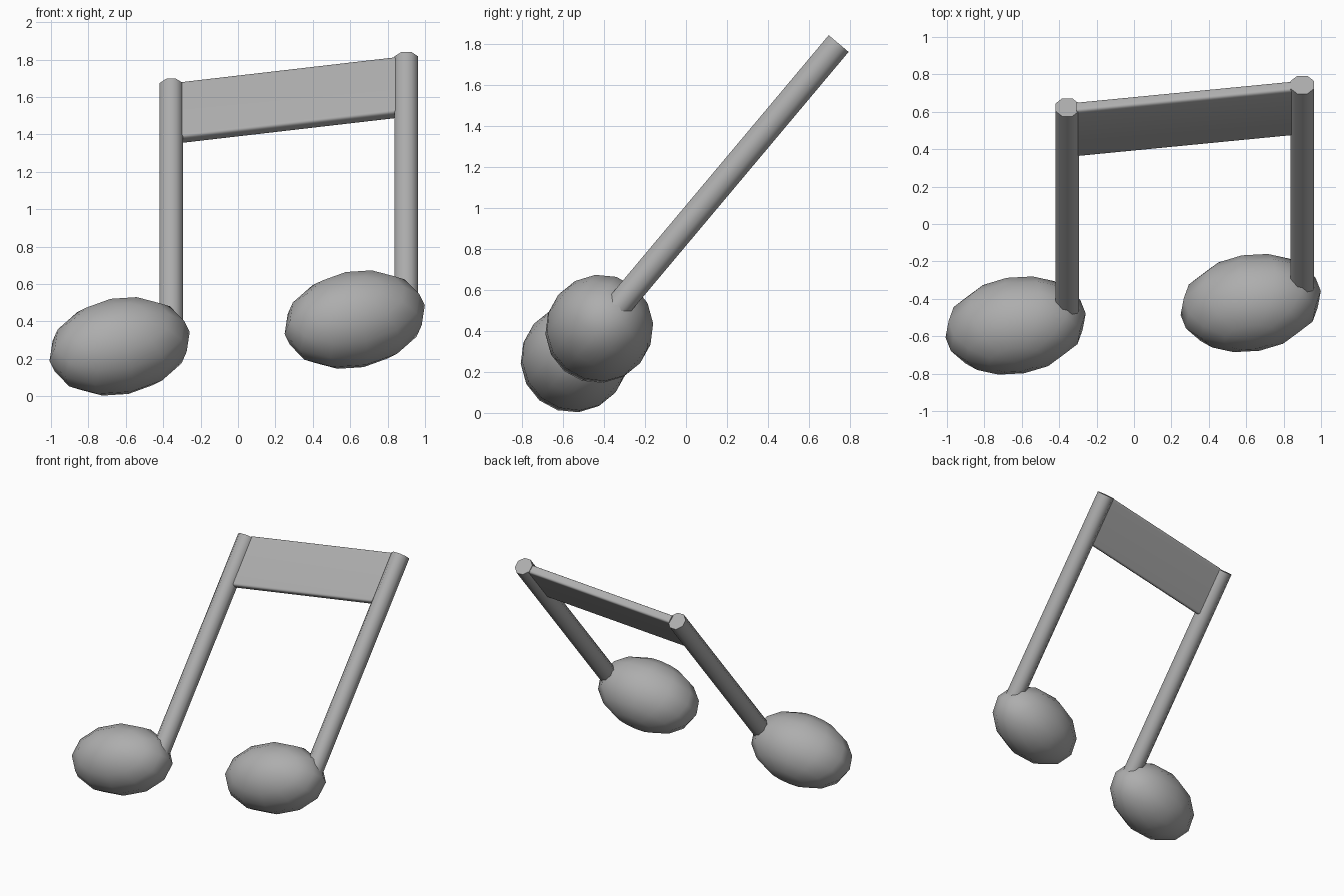
import bpy, bmesh
from math import radians, pi
from mathutils import Matrix

if "Cube" in bpy.data.objects:
    bpy.data.objects.remove(bpy.data.objects["Cube"])

# The note is laid out upright (x across, z up), then leaned back 40 degrees
LEAN = Matrix.Rotation(radians(-40), 4, 'X') @ Matrix.Translation((0, -0.587, 0))
LEFT_X, RIGHT_X = -0.357, 0.90
TOP = {LEFT_X: 1.67, RIGHT_X: 1.857}

grey = bpy.data.materials.new("dark_grey")
grey.diffuse_color = (0.42, 0.42, 0.42, 1)
grey.use_nodes = True
grey.node_tree.nodes["Principled BSDF"].inputs["Base Color"].default_value = grey.diffuse_color


def finish(name, bm, angle):
    bm.transform(LEAN)
    bmesh.ops.recalc_face_normals(bm, faces=bm.faces)
    mesh = bpy.data.meshes.new(name)
    bm.to_mesh(mesh)
    bm.free()
    mesh.materials.append(grey)
    obj = bpy.data.objects.new(name, mesh)
    bpy.context.collection.objects.link(obj)
    bpy.ops.object.select_all(action='DESELECT')
    obj.select_set(True)
    bpy.context.view_layer.objects.active = obj
    bpy.ops.object.shade_smooth_by_angle(angle=radians(angle))
    return obj


for side, x in (("left", LEFT_X), ("right", RIGHT_X)):
    top = TOP[x]

    # Oval head, poles front and back, tilted in the plane of the note
    bm = bmesh.new()
    bmesh.ops.create_uvsphere(bm, u_segments=12, v_segments=8, radius=1,
                              matrix=Matrix.Rotation(pi / 2, 4, 'X'))
    bm.transform(Matrix.Translation((x - 0.276, 0, top - 1.815))
                 @ Matrix.Rotation(radians(-15), 4, 'Y')
                 @ Matrix.Diagonal((0.388, 0.26, 0.26, 1)))
    finish(side + "_head", bm, 75)

    # Eight-sided stem with flat sides facing the beam
    bm = bmesh.new()
    bottom = top - 1.72
    bmesh.ops.create_cone(bm, cap_ends=True, segments=8, radius1=0.0685,
                          radius2=0.0685, depth=top - bottom,
                          matrix=Matrix.Translation((x, 0, (top + bottom) / 2))
                          @ Matrix.Rotation(pi / 8, 4, 'Z'))
    finish(side + "_stem", bm, 60)

# Slanted beam between the stems, long edges softened
bm = bmesh.new()
bmesh.ops.create_cube(bm, size=1)
for v in bm.verts:
    right = v.co.x > 0
    high = TOP[RIGHT_X] - 0.002 if right else TOP[LEFT_X] + 0.01
    v.co = (RIGHT_X - 0.05 if right else LEFT_X + 0.05,
            v.co.y * 0.064,
            high if v.co.z > 0 else high - 0.387)
long_edges = [e for e in bm.edges
              if abs(e.verts[0].co.x - e.verts[1].co.x) > 0.5]
bmesh.ops.bevel(bm, geom=long_edges, offset=0.02, segments=4, profile=0.6,
                affect='EDGES')
finish("beam", bm, 60)
